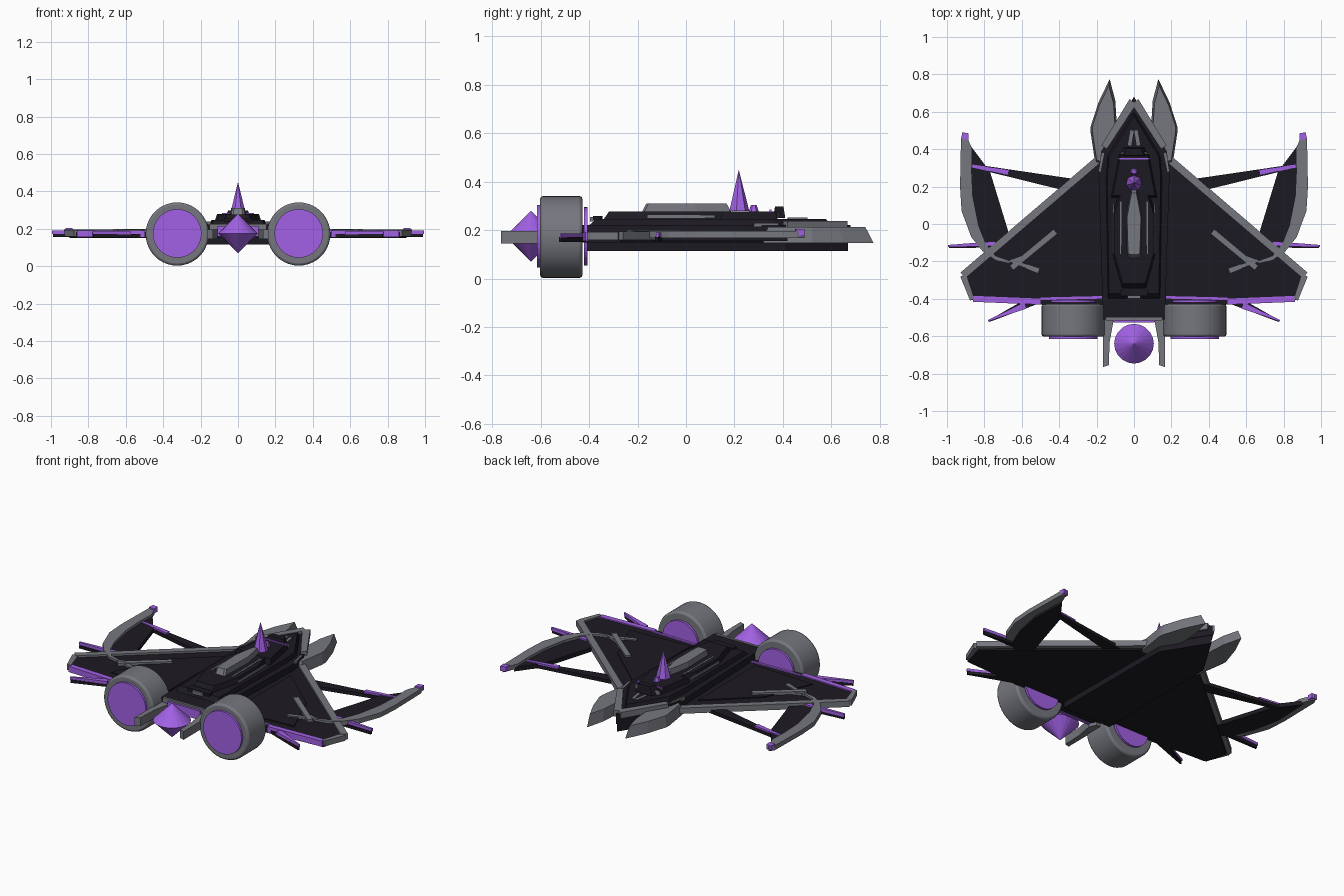
import bpy, bmesh, math
from mathutils import Vector, Matrix

if "Cube" in bpy.data.objects:
    bpy.data.objects.remove(bpy.data.objects["Cube"])


def material(name, rgb):
    m = bpy.data.materials.new(name)
    m.diffuse_color = (*rgb, 1)
    m.use_nodes = True
    m.node_tree.nodes["Principled BSDF"].inputs["Base Color"].default_value = m.diffuse_color
    return m


DARK = material("dark_hull", (0.012, 0.010, 0.016))
GREY = material("grey_trim", (0.18, 0.185, 0.21))
PURPLE = material("purple_glow", (0.36, 0.12, 0.78))


def finish(bm, name, mat, mirror=False):
    bmesh.ops.recalc_face_normals(bm, faces=bm.faces)
    me = bpy.data.meshes.new(name)
    bm.to_mesh(me)
    bm.free()
    me.materials.append(mat)
    ob = bpy.data.objects.new(name, me)
    bpy.context.collection.objects.link(ob)
    if mirror:
        ob.modifiers.new("mirror", 'MIRROR')
    return ob


def plate(name, pts, z0, z1, mat, mirror=True, top=1.0, bevel=0.0):
    """Extruded outline; top < 1 shrinks the upper face about its middle."""
    bm = bmesh.new()
    c = Vector((sum(p[0] for p in pts), sum(p[1] for p in pts))) / len(pts)
    lo = [bm.verts.new((x, y, z0)) for x, y in pts]
    hi = [bm.verts.new((*(c + (Vector(p) - c) * top), z1)) for p in pts]
    bm.faces.new(lo)
    bm.faces.new(hi)
    n = len(pts)
    for i in range(n):
        j = (i + 1) % n
        bm.faces.new((lo[i], lo[j], hi[j], hi[i]))
    ob = finish(bm, name, mat, mirror)
    if bevel:
        b = ob.modifiers.new("bevel", 'BEVEL')
        b.width, b.segments = bevel, 1
    return ob


def sym(name, half, z0, z1, mat, **kw):
    """Plate from the right half of a symmetric outline."""
    full = half + [(-x, y) for x, y in reversed(half) if x > 1e-6]
    return plate(name, full, z0, z1, mat, mirror=False, **kw)


def bar(name, a, b, wa, wb, z0, z1, mat):
    """Flat tapering bar between two points, mirrored."""
    a, b = Vector(a), Vector(b)
    d = (b - a).normalized()
    s = Vector((-d.y, d.x))
    pts = [a + s * wa / 2, b + s * wb / 2, b - s * wb / 2, a - s * wa / 2]
    return plate(name, [tuple(p) for p in pts], z0, z1, mat)


def cone(name, loc, r1, r2, h, seg, mat, axis='Z', mirror=False):
    bm = bmesh.new()
    rot = Matrix.Rotation(math.pi / 2, 4, 'X') if axis == 'Y' else Matrix()
    bmesh.ops.create_cone(bm, cap_ends=True, segments=seg, radius1=r1, radius2=r2,
                          depth=h, matrix=Matrix.Translation(loc) @ rot)
    return finish(bm, name, mat, mirror)


# Fuselage: keel, main hull and nose
sym("keel", [(0, .67), (.16, .41), (.165, -.41)], .115, .17, DARK)
sym("hull", [(0, .68), (.175, .39), (.19, .27), (.165, -.51)], .165, .222, DARK)
sym("hull_deck", [(0, .60), (.14, .37), (.15, .25), (.14, -.40)], .22, .247, DARK, top=.95)
bar("nose_trim", (.005, .655), (.16, .41), .045, .035, .20, .238, GREY)
bar("nose_vent", (.01, .50), (.024, .42), .018, .018, .238, .252, GREY)
bar("hull_edge_trim", (.165, .38), (.185, .28), .012, .012, .215, .229, GREY)

# Cockpit and spine
sym("spine_frame", [(.07, .20), (.115, .06), (.115, -.16), (.065, -.34)], .245, .277, DARK, top=.92)
sym("cockpit_base", [(.08, .38), (.125, .14)], .24, .278, DARK, top=.9)
sym("cockpit_brow", [(.055, .41), (.075, .36)], .25, .298, DARK, top=.7)
sym("brow_trim", [(.06, .385), (.085, .375)], .25, .275, GREY)
sym("cockpit_light", [(.085, .354), (.085, .344)], .272, .285, PURPLE)
sym("spine_canopy", [(.014, .19), (.028, .12), (.042, .04), (.036, -.175), (.025, -.185)],
    .27, .311, GREY, top=.88)
cone("spine_spike", (0, .218, .365), .043, 0, .17, 7, PURPLE)
cone("spike_stud", (0, .28, .285), .024, .012, .036, 6, PURPLE)
for x in (.03, .07):
    bar("spine_rail", (x + .04, .12), (x + .042, -.16), .007, .007, .25, .262 + (.07 - x) * .4, GREY)
sym("rear_hatch", [(.055, -.345), (.075, -.355), (.075, -.385)], .24, .258, DARK)
sym("rear_hatch_trim", [(.035, -.385), (.035, -.397)], .235, .254, GREY)
sym("rear_sill", [(.15, -.50), (.15, -.515)], .19, .226, GREY)
sym("rear_light", [(.11, -.51), (.11, -.527)], .16, .215, PURPLE)

# Main delta wings
plate("wing", [(.10, .41), (.90, -.27), (.865, -.405), (.5, -.43), (.1, -.43)],
      .15, .183, DARK)
bar("wing_leading_trim", (.19, .345), (.915, -.275), .04, .04, .16, .195, GREY)
bar("wing_tip_trim", (.912, -.275), (.865, -.405), .035, .025, .16, .193, GREY)
bar("wing_trailing_light", (.86, -.40), (.50, -.415), .032, .032, .155, .19, PURPLE)
bar("inner_trailing_light", (.50, -.40), (.17, -.392), .014, .014, .16, .19, PURPLE)
plate("wing_panel", [(.22, .20), (.50, -.05), (.62, -.34), (.22, -.36)], .18, .189, DARK)

# Wing rails and hook links
bar("wing_rail", (.42, -.04), (.655, -.235), .032, .03, .175, .2, GREY)
bar("rail_link", (.49, -.10), (.60, -.185), .02, .02, .175, .198, GREY)
bar("rail_hook", (.51, -.25), (.66, -.195), .025, .018, .17, .196, GREY)

# Front prongs in two layers
prong = [(.13, .775), (.19, .65), (.232, .52), (.232, .49), (.205, .31), (.14, .30), (.09, .50), (.10, .66)]
plate("front_prong", prong, .147, .214, GREY, top=.86)

# Rear prongs
plate("rear_prong", [(.13, -.48), (.165, -.48), (.165, -.75), (.167, -.765), (.135, -.755), (.13, -.63), (.11, -.52)],
      .145, .196, GREY)

# Outer curved blades: grey rim outside, dark panel inside
plate("blade_rim", [(.905, .49), (.925, .46), (.93, .20), (.922, .07), (.87, -.07), (.81, -.145),
                    (.74, -.195), (.67, -.21), (.58, -.175), (.59, -.165), (.67, -.195), (.74, -.17),
                    (.79, -.11), (.83, -.01), (.862, .15), (.868, .28), (.865, .40), (.89, .46)],
      .168, .196, GREY)
plate("blade_panel", [(.875, .42), (.77, .28), (.66, -.08), (.72, -.15), (.79, -.12), (.85, .03), (.885, .2)],
      .155, .180, DARK)
plate("blade_tip_light", [(.885, .485), (.92, .49), (.922, .455), (.885, .45)], .175, .204, PURPLE)

# Struts bracing the blades, with lit ends
bar("strut", (.30, .20), (.86, .31), .075, .02, .155, .176, DARK)
bar("strut_light", (.67, .275), (.865, .31), .03, .016, .165, .186, PURPLE)

# Side and rear spikes
bar("side_spike_light", (.74, -.105), (.995, -.118), .026, .012, .172, .19, PURPLE)
bar("side_spike", (.70, -.108), (.99, -.122), .036, .012, .155, .173, DARK)
bar("rear_spike_light", (.58, -.435), (.78, -.517), .036, .008, .170, .186, PURPLE)
bar("rear_spike", (.52, -.40), (.775, -.519), .055, .010, .152, .171, DARK)

# Engines with lit discs at both ends
eng = cone("engine", (.325, -.515, .172), .169, .169, .175, 40, GREY, 'Y', True)
b = eng.modifiers.new("bevel", 'BEVEL')
b.width, b.segments, b.angle_limit = .012, 2, math.radians(40)
cone("engine_front_light", (.325, -.609, .175), .13, .13, .014, 32, PURPLE, 'Y', True)
cone("engine_back_light", (.325, -.414, .175), .12, .12, .014, 32, PURPLE, 'Y', True)
for ob in (eng,):
    bpy.context.view_layer.objects.active = ob
    ob.select_set(True)
    bpy.ops.object.shade_smooth_by_angle(angle=math.radians(35))
    ob.select_set(False)

# Central crystal: two cones base to base
cone("crystal_top", (0, -.64, .2275), .106, 0, .105, 20, PURPLE)
cone("crystal_bottom", (0, -.64, .1225), 0, .106, .105, 20, PURPLE)
